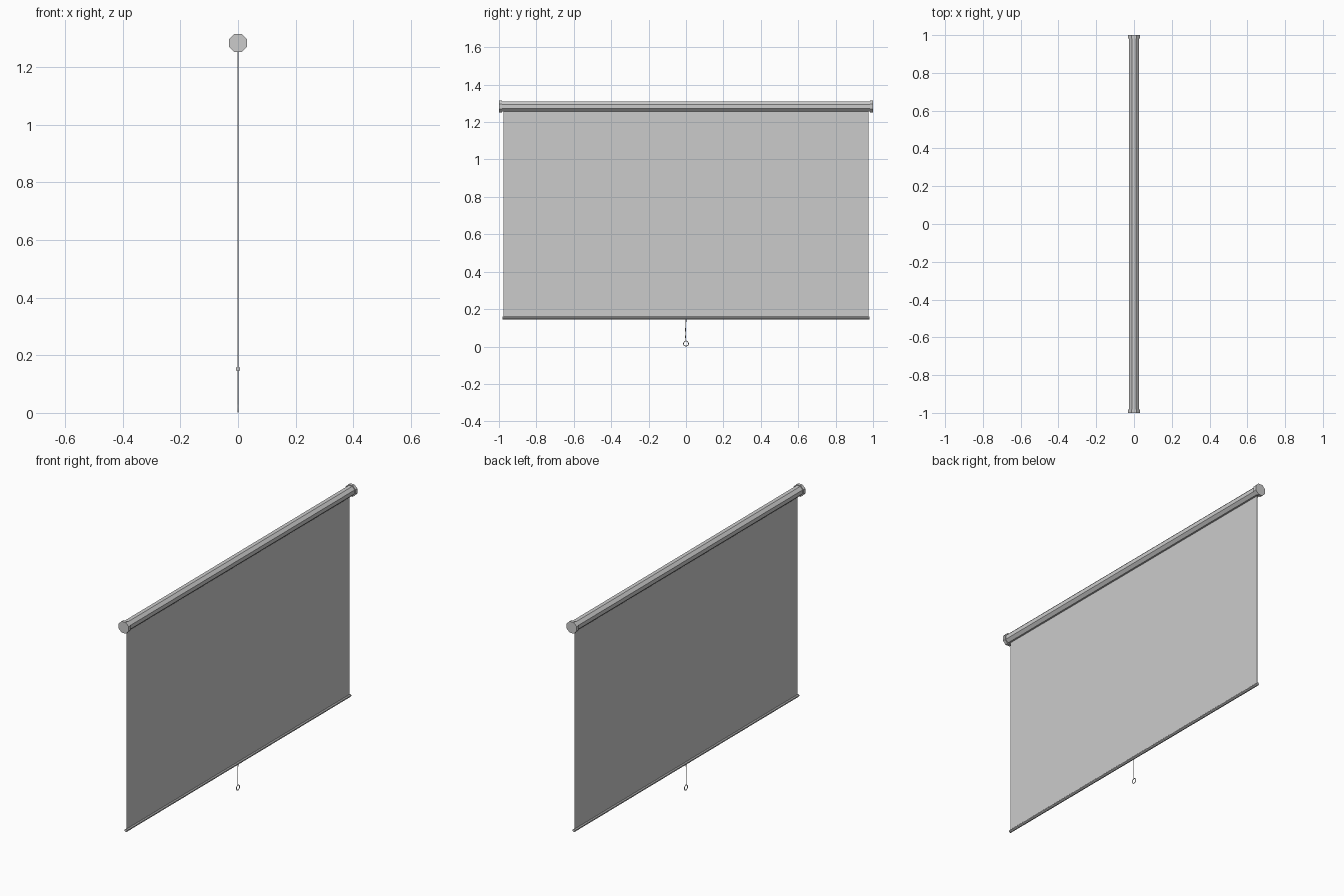
import bpy, math
from mathutils import Matrix

if "Cube" in bpy.data.objects:
    bpy.data.objects.remove(bpy.data.objects["Cube"])

ROLL_Z = 1.283
BAR_Z = 0.152


def rod(name, apothem, y0, y1, z, sides=8):
    """Flat-topped polygonal rod lying along y."""
    bpy.ops.mesh.primitive_cylinder_add(
        vertices=sides, radius=apothem / math.cos(math.pi / sides), depth=y1 - y0)
    ob = bpy.context.object
    ob.name = name
    turn = Matrix.Rotation(math.pi / 2, 4, 'X') @ Matrix.Rotation(math.pi / sides, 4, 'Z')
    ob.data.transform(Matrix.Translation((0, (y0 + y1) / 2, z)) @ turn)
    return ob


# Octagonal roller housing with a larger cap at each end
rod("housing", 0.026, -0.985, 0.985, ROLL_Z)
rod("end_cap_left", 0.031, -1.0, -0.983, ROLL_Z)
rod("end_cap_right", 0.031, 0.983, 1.0, ROLL_Z)

# Thin screen sheet hanging from the housing to the bottom bar
bpy.ops.mesh.primitive_cube_add(size=1)
screen = bpy.context.object
screen.name = "screen_sheet"
screen.data.transform(Matrix.Translation((0, 0, (ROLL_Z - 0.02 + BAR_Z) / 2))
                      @ Matrix.Diagonal((0.002, 1.95, ROLL_Z - 0.02 - BAR_Z, 1)))

# Weighted bottom bar
rod("bottom_bar", 0.0075, -0.98, 0.98, BAR_Z)

# Slightly wavy pull cord
curve = bpy.data.curves.new("pull_cord", 'CURVE')
curve.dimensions = '3D'
curve.bevel_depth = 0.0018
curve.bevel_resolution = 0
curve.resolution_u = 4
curve.use_fill_caps = True
path = [(0.0, 0.148), (-0.001, 0.115), (-0.003, 0.085), (-0.003, 0.055), (0.0, 0.029)]
spline = curve.splines.new('BEZIER')
spline.bezier_points.add(len(path) - 1)
for point, (y, z) in zip(spline.bezier_points, path):
    point.co = (0, y, z)
    point.handle_left_type = point.handle_right_type = 'AUTO'
cord = bpy.data.objects.new("pull_cord", curve)
bpy.context.collection.objects.link(cord)

# Pull ring, facing sideways
bpy.ops.mesh.primitive_torus_add(major_radius=0.0135, minor_radius=0.002,
                                 major_segments=16, minor_segments=6)
ring = bpy.context.object
ring.name = "pull_ring"
ring.data.transform(Matrix.Translation((0, 0, 0.0155)) @ Matrix.Rotation(math.pi / 2, 4, 'Y'))
